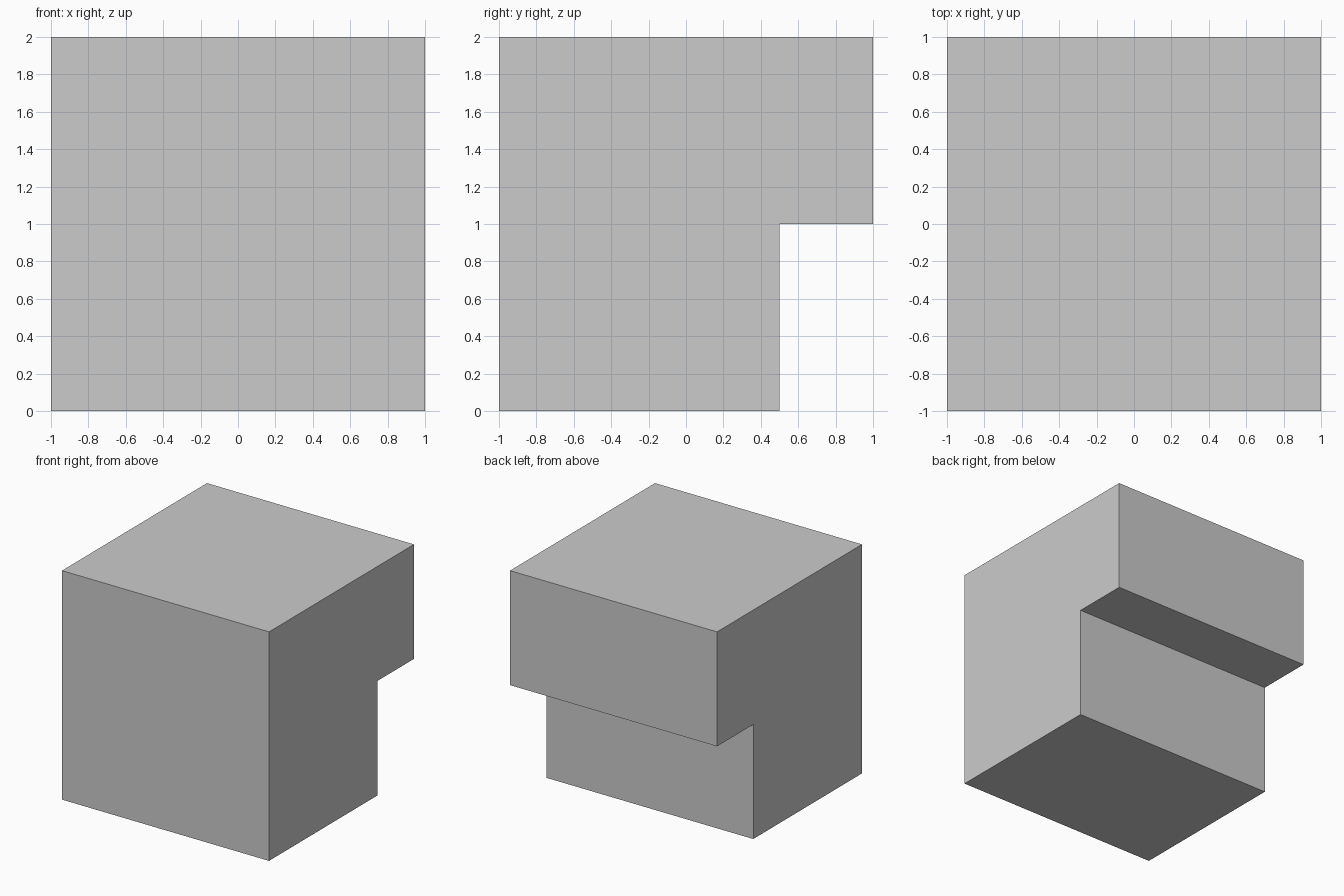
import bpy, bmesh

if "Cube" in bpy.data.objects:
    bpy.data.objects.remove(bpy.data.objects["Cube"])

# Side profile (y, z): a block with a notch under its back edge
profile = [(-1, 0), (0.5, 0), (0.5, 1), (1, 1), (1, 2), (-1, 2)]

# Notched block: profile extruded along x
bm = bmesh.new()
face = bm.faces.new([bm.verts.new((-1, y, z)) for y, z in profile])
extruded = bmesh.ops.extrude_face_region(bm, geom=[face])["geom"]
verts = [v for v in extruded if isinstance(v, bmesh.types.BMVert)]
bmesh.ops.translate(bm, verts=verts, vec=(2, 0, 0))
bmesh.ops.recalc_face_normals(bm, faces=bm.faces)

mesh = bpy.data.meshes.new("notched_block")
bm.to_mesh(mesh)
bm.free()
bpy.context.collection.objects.link(bpy.data.objects.new("notched_block", mesh))
